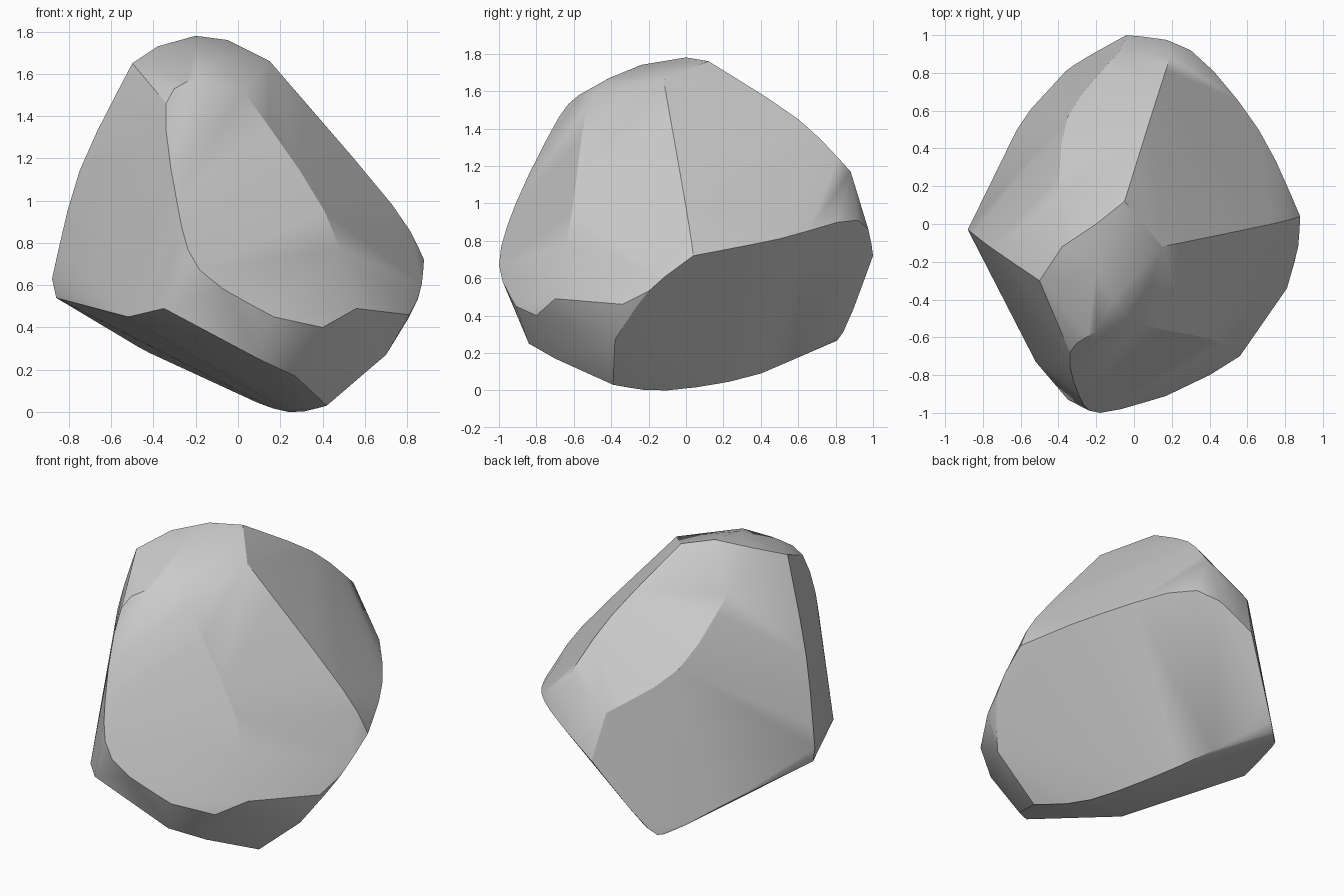
import bpy, bmesh, math
from mathutils import Vector
from mathutils.geometry import interpolate_bezier

if "Cube" in bpy.data.objects:
    bpy.data.objects.remove(bpy.data.objects["Cube"])


def arc(*pts):
    """Smooth curve through a few points."""
    p = [Vector(q) for q in pts]
    p = [p[0], *p, p[-1]]
    out = []
    for a, b, c, d in zip(p, p[1:], p[2:], p[3:]):
        out += interpolate_bezier(b, b + (c - a) / 6, c - (d - b) / 6, c, 4)
    return out


# Main corners of the boulder
left, right, back = (-.88, -.03, .63), (.88, .04, .72), (-.04, 1, .72)
top, top_right, top_front = (-.2, 0, 1.78), (.15, -.12, 1.66), (-.11, -.41, 1.67)
low_back, low_left, shoulder = (-.32, .84, .31), (-.86, -.04, .54), (-.5, -.3, 1.65)

# Curved ridges between the large worn faces
points = arc(shoulder, (-.75, -.13, 1.14), left)
points += arc((-.2, -.57, 1.58), (-.34, -.68, 1.46), (-.29, -.91, 1), (-.18, -1, .67), (.17, -.91, .45))
points += arc(top_front, (.03, -.53, 1.51), (.41, -.61, .95), (.56, -.7, .49))
points += arc(top_right, (.73, 0, .98), right)
points += arc((-.05, .12, 1.76), (.1, .6, 1.45), (.19, .88, 1.17))
points += arc((-.4, .15, 1.55), (-.35, .57, 1.22), (-.08, .91, 1))
# Curved rims around the undercut
points += arc(right, (.66, .5, .81), (.3, .92, .91), back)
points += arc(back, low_back, (-.42, .74, .28), (-.62, .5, .41), low_left)
points += arc(low_back, (0, .4, .09), (.24, -.1, 0), (.42, -.39, .03))
points += arc(right, (.85, -.2, .53), (.7, -.38, .27))
# Blunt crown and straight chipped corners along the lower front
points += [Vector(p) for p in (top, (-.38, -.12, 1.73), (-.2, -.24, 1.74),
                               (-.52, -.73, .45), (-.35, -.93, .49), (.1, -.84, .25),
                               (.27, -.7, .17), (.4, -.8, .4), (.81, -.34, .46))]

# Boulder: convex skin stretched over the ridges, resting on the ground
bm = bmesh.new()
for p in points:
    bm.verts.new((p.x, max(-1, min(1, p.y)), max(0, p.z)))
bmesh.ops.remove_doubles(bm, verts=bm.verts[:], dist=.005)
bmesh.ops.convex_hull(bm, input=bm.verts[:])
loose = [v for v in bm.verts if not v.link_faces]
bmesh.ops.delete(bm, geom=loose, context='VERTS')
bmesh.ops.recalc_face_normals(bm, faces=bm.faces[:])
mesh = bpy.data.meshes.new("boulder")
bm.to_mesh(mesh)
bm.free()
boulder = bpy.data.objects.new("boulder", mesh)
bpy.context.collection.objects.link(boulder)

# Soft shading across each worn face, crisp ridges between them
bpy.context.view_layer.objects.active = boulder
boulder.select_set(True)
bpy.ops.object.shade_smooth_by_angle(angle=math.radians(30))
